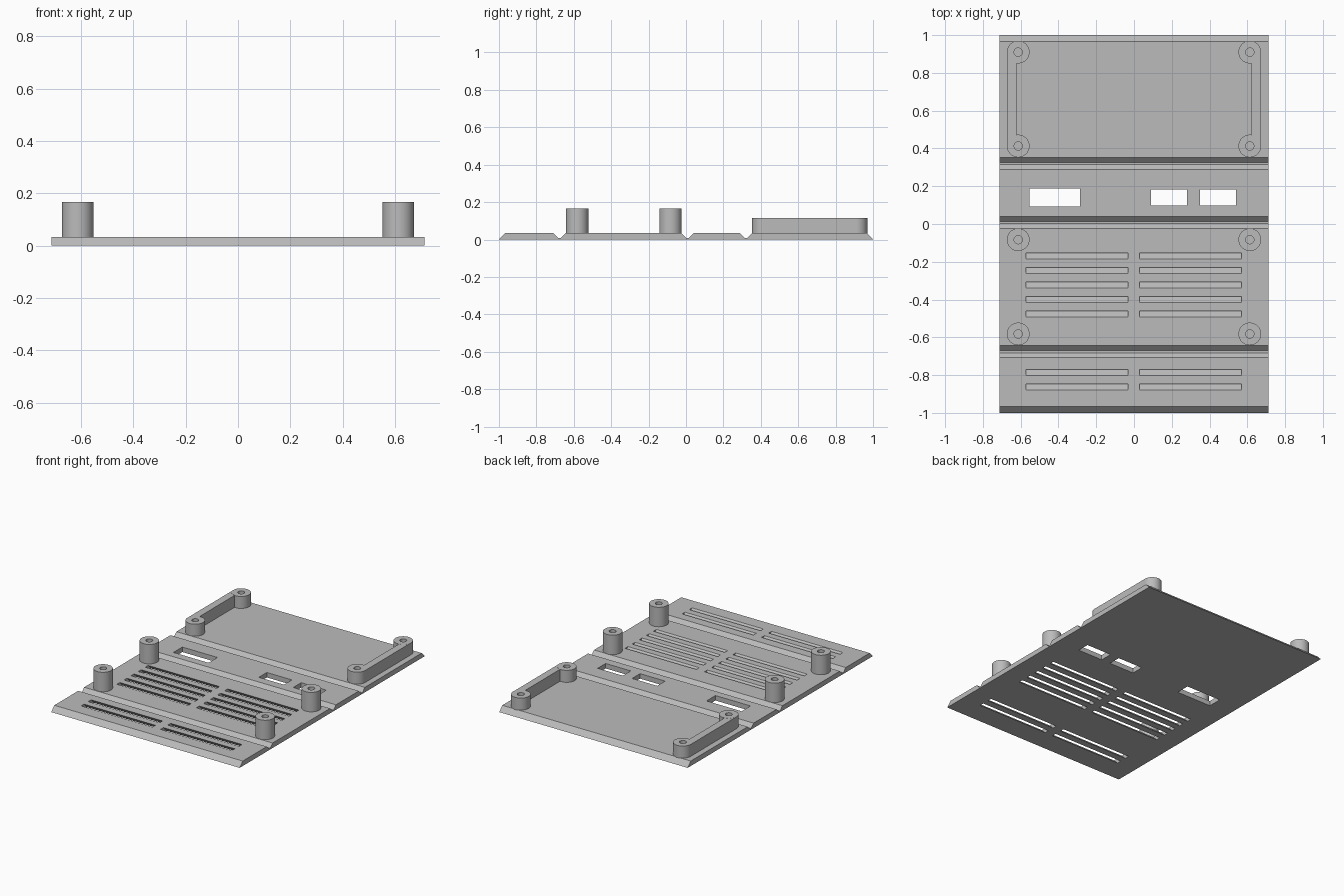
import bpy, bmesh, math
from mathutils import Vector

cube = bpy.data.objects.get("Cube")
if cube:
    bpy.data.objects.remove(cube, do_unlink=True)

grey = bpy.data.materials.new("grey_plastic")
grey.use_nodes = True
COLOUR = (0.5, 0.5, 0.5, 1)
grey.diffuse_color = COLOUR
grey.node_tree.nodes["Principled BSDF"].inputs["Base Color"].default_value = COLOUR

T = 0.034        # sheet thickness
WIDTH = 0.713    # half width
POST_X = 0.613


def add_prism(bm, points, offset):
    """Extrude a closed polygon of 3D points along offset."""
    face = bm.faces.new([bm.verts.new(p) for p in points])
    moved = bmesh.ops.extrude_face_region(bm, geom=[face])["geom"]
    verts = [v for v in moved if isinstance(v, bmesh.types.BMVert)]
    bmesh.ops.translate(bm, verts=verts, vec=offset)


def along_x(bm, profile, x0, x1):
    add_prism(bm, [(x0, y, z) for y, z in profile], Vector((x1 - x0, 0, 0)))


def finish(bm, name):
    bmesh.ops.recalc_face_normals(bm, faces=bm.faces[:])
    mesh = bpy.data.meshes.new(name)
    bm.to_mesh(mesh)
    bm.free()
    mesh.materials.append(grey)
    obj = bpy.data.objects.new(name, mesh)
    bpy.context.collection.objects.link(obj)
    return obj


def activate(obj):
    bpy.ops.object.select_all(action='DESELECT')
    obj.select_set(True)
    bpy.context.view_layer.objects.active = obj


# Folding sheet: mitred ends and three flat-bottomed fold grooves
profile = [(1, 0), (0.967, T)]
for y in (0.32, 0.008, -0.676):
    profile += [(y + 0.032, T), (y + 0.006, 0.008), (y - 0.006, 0.008), (y - 0.032, T)]
profile += [(-0.967, T), (-1, 0)]
bm = bmesh.new()
along_x(bm, profile, -WIDTH, WIDTH)
sheet = finish(bm, "folding_sheet")

# Cutter: port windows and slanted vent slots
bm = bmesh.new()
for x0, x1, half in ((-0.553, -0.287, 0.048), (0.09, 0.28, 0.043), (0.35, 0.54, 0.043)):
    a, b = 0.14 - half, 0.14 + half
    along_x(bm, [(a, -0.02), (b, -0.02), (b, 0.06), (a, 0.06)], x0, x1)
slot_rows = [-0.17 - 0.0765 * i for i in range(5)] + [-0.786, -0.863]
for y in slot_rows:
    low, high = y + T + 0.02, y - 0.02
    slot = [(low - 0.0155, -0.02), (low + 0.0155, -0.02),
            (high + 0.0155, T + 0.02), (high - 0.0155, T + 0.02)]
    for x0 in (-0.572, 0.029):
        along_x(bm, slot, x0, x0 + 0.54)
cutter = finish(bm, "opening_cutter")
cutter.hide_render = True
activate(sheet)
cut = sheet.modifiers.new("openings", 'BOOLEAN')
cut.operation = 'DIFFERENCE'
cut.solver = 'EXACT'
cut.object = cutter
bpy.ops.object.modifier_apply(modifier=cut.name)
bpy.data.objects.remove(cutter, do_unlink=True)


# Hollow screw posts
def screw_post(name, x, y, top, sides=48):
    bm = bmesh.new()
    rings = []
    for r, z in ((0.06, T - 0.002), (0.06, top), (0.022, top), (0.022, T - 0.002)):
        rings.append([bm.verts.new((x + r * math.cos(math.tau * i / sides),
                                    y + r * math.sin(math.tau * i / sides), z))
                      for i in range(sides)])
    for lower, upper in zip(rings, rings[1:] + rings[:1]):
        for i in range(sides):
            j = (i + 1) % sides
            bm.faces.new((lower[i], lower[j], upper[j], upper[i]))
    activate(finish(bm, name))
    bpy.ops.object.shade_smooth_by_angle(angle=math.radians(35))


# Both sides: posts, plus a rib joining the two lid posts
rib = [(0.673, 0.413), (0.673, 0.91), (0.637, 0.91),
       (0.622, 0.86), (0.622, 0.463), (0.637, 0.413)]
for side, label in ((1, "left"), (-1, "right")):
    for where, y, top in (("lid_back", 0.91, 0.116), ("lid_front", 0.413, 0.116),
                          ("base_back", -0.083, 0.167), ("base_front", -0.582, 0.167)):
        screw_post(f"{label}_{where}_post", side * POST_X, y, top)
    bm = bmesh.new()
    add_prism(bm, [(side * x, y, T - 0.002) for x, y in rib], Vector((0, 0, 0.0835)))
    finish(bm, f"{label}_lid_rib")
